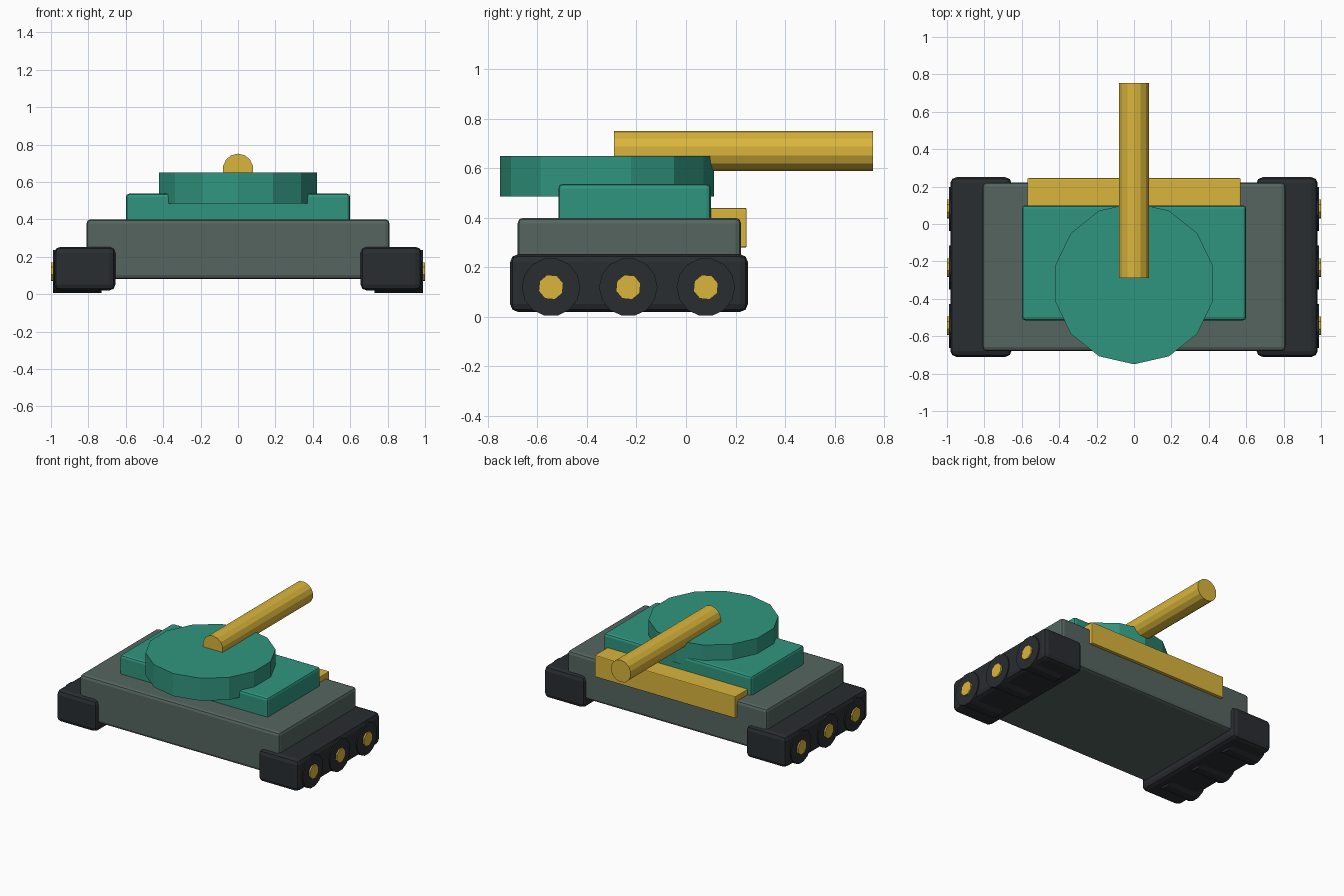
import bpy, bmesh, math
from mathutils import Matrix

if "Cube" in bpy.data.objects:
    bpy.data.objects.remove(bpy.data.objects["Cube"])


def material(name, rgb):
    m = bpy.data.materials.new(name)
    m.diffuse_color = (*rgb, 1)
    m.use_nodes = True
    m.node_tree.nodes["Principled BSDF"].inputs["Base Color"].default_value = m.diffuse_color
    return m


GREEN = material("teal_paint", (0.03, 0.30, 0.21))
YELLOW = material("yellow_paint", (0.70, 0.46, 0.045))
BLACK = material("dark_rubber", (0.022, 0.026, 0.030))
HULL = material("grey_green_paint", (0.09, 0.13, 0.115))


def finish(name, bm, mat):
    bmesh.ops.recalc_face_normals(bm, faces=bm.faces)
    me = bpy.data.meshes.new(name)
    bm.to_mesh(me)
    bm.free()
    me.materials.append(mat)
    ob = bpy.data.objects.new(name, me)
    bpy.context.collection.objects.link(ob)
    return ob


def box(name, lo, hi, mat, bevel=0.0):
    bm = bmesh.new()
    bmesh.ops.create_cube(bm, size=1)
    for v in bm.verts:
        v.co = [(a + b) / 2 + c * (b - a) for a, b, c in zip(lo, hi, v.co)]
    ob = finish(name, bm, mat)
    if bevel:
        mod = ob.modifiers.new("edge_bevel", "BEVEL")
        mod.width = bevel
        mod.segments = 2
    return ob


def cylinder(name, axis, start, end, center, radius, sides, mat, turn=0.0):
    """Cylinder along an axis; center holds the two other coordinates in xyz order."""
    bm = bmesh.new()
    bmesh.ops.create_cone(bm, cap_ends=True, segments=sides, radius1=radius,
                          radius2=radius, depth=end - start)
    bm.transform(Matrix.Rotation(turn, 4, "Z"))
    mid = (start + end) / 2
    if axis == "X":
        m = Matrix.Translation((mid, *center)) @ Matrix.Rotation(math.pi / 2, 4, "Y")
    elif axis == "Y":
        m = Matrix.Translation((center[0], mid, center[1])) @ Matrix.Rotation(math.pi / 2, 4, "X")
    else:
        m = Matrix.Translation((*center, mid))
    bm.transform(m)
    return finish(name, bm, mat)


# Hull, raised deck and rear bar
box("hull", (-0.81, -0.68, 0.08), (0.81, 0.222, 0.40), HULL, 0.022)
box("upper_deck", (-0.60, -0.515, 0.36), (0.60, 0.10, 0.537), GREEN, 0.018)
box("rear_bar", (-0.57, 0.08, 0.28), (0.57, 0.245, 0.44), YELLOW, 0.006)

# Turret and gun barrel
cylinder("turret", "Z", 0.485, 0.65, (0, -0.318), 0.432, 14, GREEN)
cylinder("gun_barrel", "Y", -0.29, 0.755, (0, 0.67), 0.081, 14, YELLOW)

# Tracks with three wheels and hubs on each side
for side, s in (("left", -1), ("right", 1)):
    xs = sorted((s * 0.655, s * 0.982))
    box(f"{side}_track", (xs[0], -0.71, 0.02), (xs[1], 0.25, 0.253), BLACK, 0.032)
    for i, y in enumerate((-0.545, -0.233, 0.08), 1):
        a, b = sorted((s * 0.73, s * 0.99))
        cylinder(f"{side}_wheel_{i}", "X", a, b, (y, 0.12), 0.118, 14, BLACK)
        a, b = sorted((s * 0.95, s * 1.0))
        cylinder(f"{side}_hub_{i}", "X", a, b, (y, 0.12), 0.052, 8, YELLOW, 0.3)
